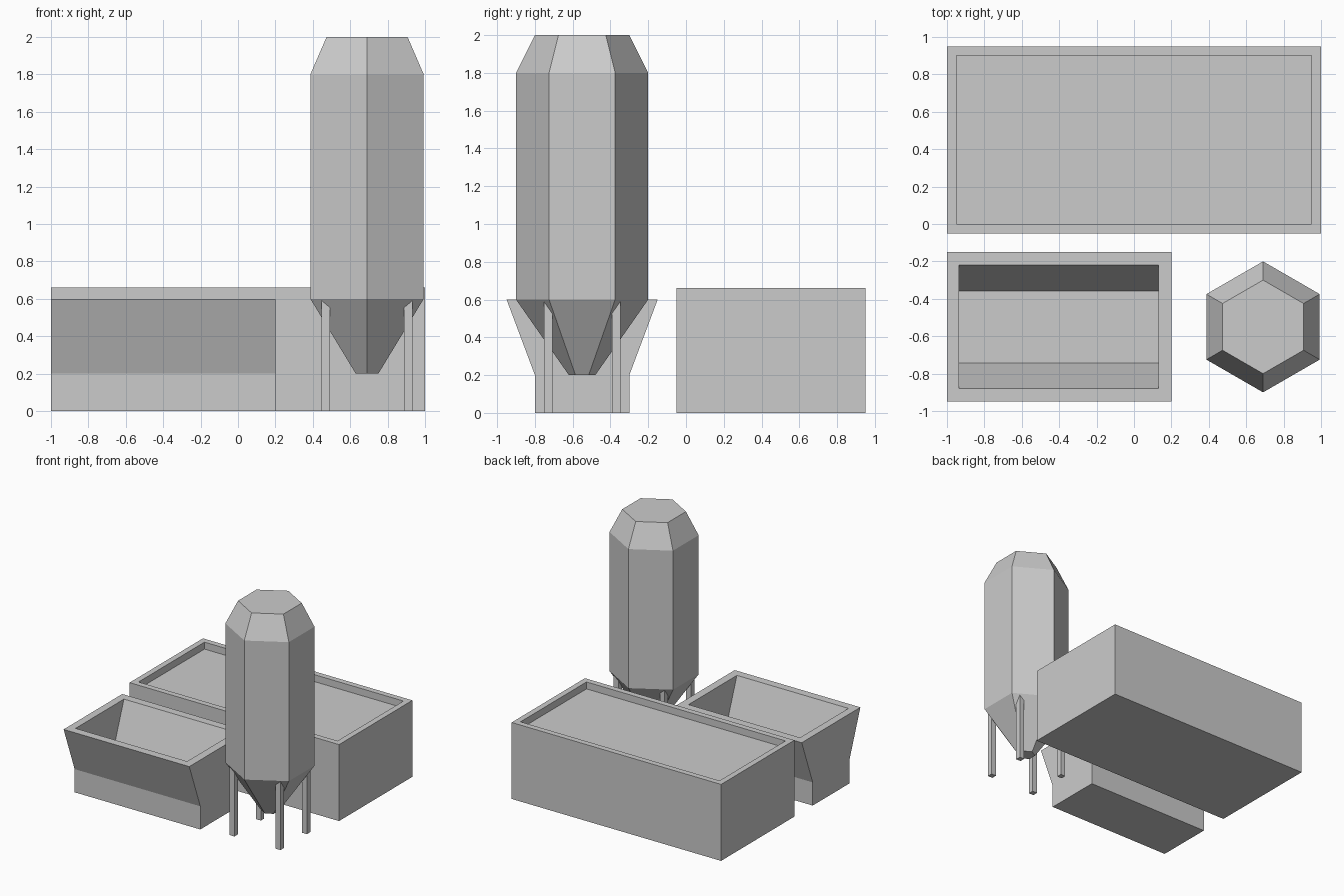
import bpy, bmesh
from math import sin, cos, tau

if "Cube" in bpy.data.objects:
    bpy.data.objects.remove(bpy.data.objects["Cube"])


def loft(name, rings):
    """Skin a stack of matching rings and cap the first and last."""
    bm = bmesh.new()
    loops = [[bm.verts.new(p) for p in ring] for ring in rings]
    n = len(loops[0])
    for a, b in zip(loops, loops[1:]):
        for i in range(n):
            j = (i + 1) % n
            bm.faces.new((a[i], a[j], b[j], b[i]))
    bm.faces.new(loops[0][::-1])
    bm.faces.new(loops[-1])
    bm.normal_update()
    me = bpy.data.meshes.new(name)
    bm.to_mesh(me)
    bm.free()
    ob = bpy.data.objects.new(name, me)
    bpy.context.collection.objects.link(ob)
    return ob


def rect(x0, x1, y0, y1, z):
    return [(x0, y0, z), (x1, y0, z), (x1, y1, z), (x0, y1, z)]


def hexagon(cx, cy, r, z):
    return [(cx + r * sin(-i * tau / 6), cy + r * cos(i * tau / 6), z)
            for i in range(6)]


# Large building block with shallow recessed roof
loft("main_block", [
    rect(-1, 1, -0.05, 0.95, 0),
    rect(-1, 1, -0.05, 0.95, 0.66),
    rect(-0.95, 0.95, 0, 0.9, 0.66),
    rect(-0.95, 0.95, 0, 0.9, 0.6),
])

# Flared open hopper, hollow inside
loft("open_hopper", [
    rect(-1, 0.2, -0.8, -0.3, 0),
    rect(-1, 0.2, -0.8, -0.3, 0.2),
    rect(-1, 0.2, -0.95, -0.15, 0.6),
    rect(-0.935, 0.13, -0.88, -0.22, 0.6),
    rect(-0.935, 0.13, -0.742, -0.358, 0.23),
])

# Hexagonal silo: funnel, body and tapered roof
CX, CY = 0.69, -0.55
loft("silo", [hexagon(CX, CY, r, z) for r, z in
              ((0.07, 0.2), (0.35, 0.6), (0.35, 1.8), (0.25, 2.0))])

# Four silo legs
W = 0.023
for sx, side in ((-1, "left"), (1, "right")):
    for sy, end in ((-1, "front"), (1, "back")):
        x, y = CX + sx * 0.22, CY + sy * 0.18
        loft(f"silo_leg_{end}_{side}",
             [rect(x - W, x + W, y - W, y + W, z) for z in (0, 0.6)])
